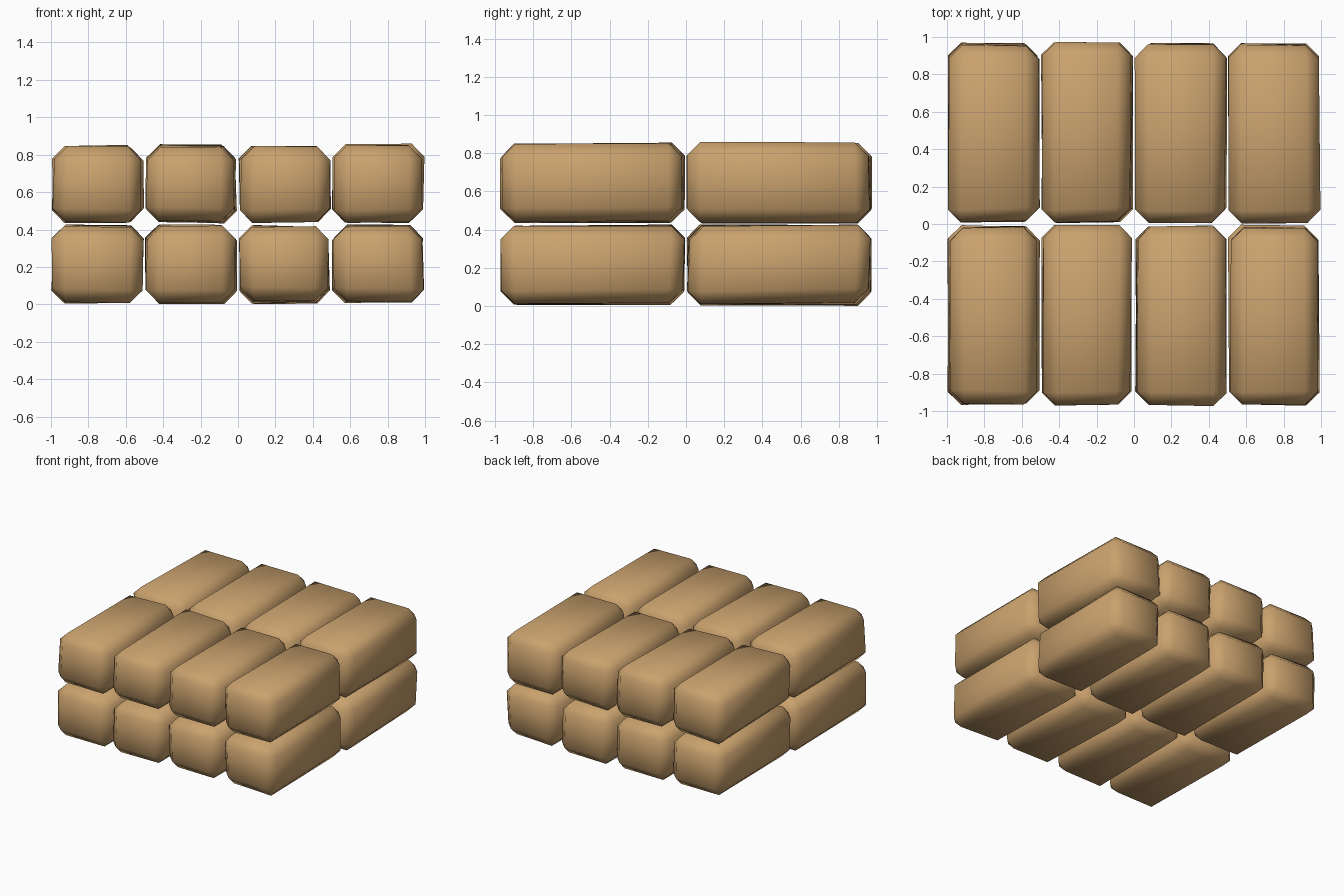
import bpy, bmesh, random
from mathutils import Vector

if "Cube" in bpy.data.objects:
    bpy.data.objects.remove(bpy.data.objects["Cube"])

random.seed(7)

clay = bpy.data.materials.new("tan_clay")
clay.diffuse_color = (0.59, 0.36, 0.155, 1)
clay.use_nodes = True
clay.node_tree.nodes["Principled BSDF"].inputs["Base Color"].default_value = clay.diffuse_color

W, L, H = 0.5, 0.975, 0.43      # cell size of one brick
CHAMFER = 0.07
WOBBLE = 0.024                  # how far hand-made corners drift inward


def brick(name, centre):
    """Slightly irregular box with wide chamfers and soft shading."""
    bm = bmesh.new()
    bmesh.ops.create_cube(bm, size=1)
    for v in bm.verts:
        half = Vector((W, L, H)) / 2
        v.co = Vector([(1 if c > 0 else -1) * (h - random.uniform(0, WOBBLE))
                       for c, h in zip(v.co, half)])
    bmesh.ops.bevel(bm, geom=bm.edges[:], offset=CHAMFER, offset_type='OFFSET',
                    segments=1, profile=0.5, affect='EDGES', clamp_overlap=True)
    bmesh.ops.recalc_face_normals(bm, faces=bm.faces[:])
    for f in bm.faces:
        f.smooth = True
    mesh = bpy.data.meshes.new(name)
    bm.to_mesh(mesh)
    bm.free()
    mesh.materials.append(clay)
    ob = bpy.data.objects.new(name, mesh)
    ob.location = centre
    bpy.context.collection.objects.link(ob)
    return ob


# Two layers, two rows deep, four bricks wide
for k, layer in enumerate(("lower", "upper")):
    for j, row in enumerate(("front", "back")):
        for i in range(4):
            brick(f"{layer}_{row}_brick_{i + 1}",
                  ((i - 1.5) * W, (j - 0.5) * L, (k + 0.5) * H))
